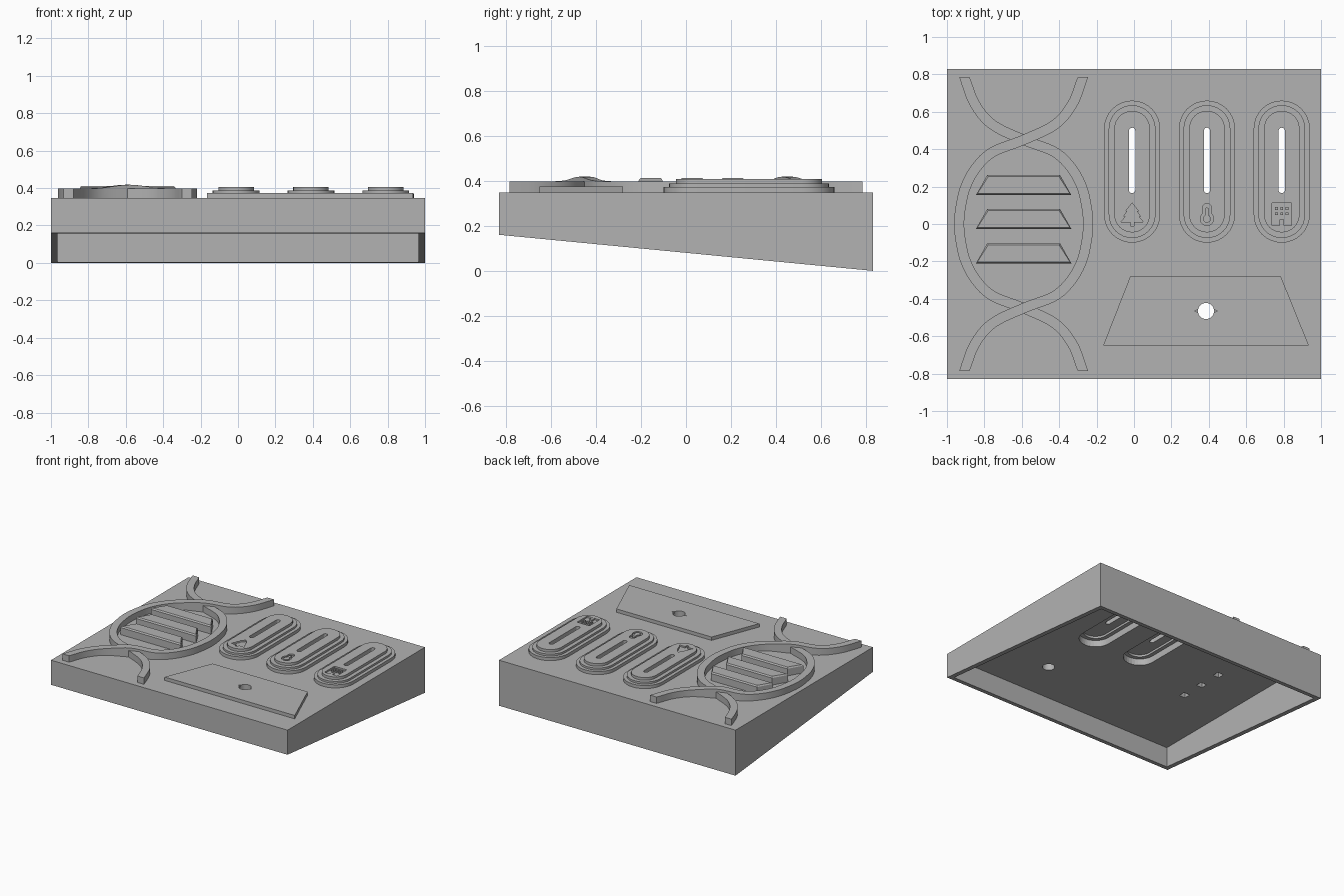
import bpy, bmesh, math
from mathutils import Vector

old = bpy.data.objects.get("Cube")
if old:
    bpy.data.objects.remove(old, do_unlink=True)

grey = bpy.data.materials.new("plain_grey")
grey.use_nodes = True
grey.diffuse_color = (0.45, 0.45, 0.45, 1)
grey.node_tree.nodes["Principled BSDF"].inputs["Base Color"].default_value = grey.diffuse_color

TOP, WALL, CEILING = 0.348, 0.035, 0.31


def loft(name, rings):
    """Solid through rings of equal point count, capped at both ends."""
    bm = bmesh.new()
    loops = [[bm.verts.new(p) for p in ring] for ring in rings]
    n = len(loops[0])
    for a, b in zip(loops, loops[1:]):
        for i in range(n):
            j = (i + 1) % n
            bm.faces.new((a[i], a[j], b[j], b[i]))
    bm.faces.new(loops[0][::-1])
    bm.faces.new(loops[-1])
    bmesh.ops.recalc_face_normals(bm, faces=bm.faces)
    mesh = bpy.data.meshes.new(name)
    bm.to_mesh(mesh)
    bm.free()
    mesh.materials.append(grey)
    ob = bpy.data.objects.new(name, mesh)
    bpy.context.collection.objects.link(ob)
    return ob


def at(points, z):
    return [(x, y, z) for x, y in points]


def prism(name, points, z0, z1):
    return loft(name, [at(points, z0), at(points, z1)])


def box(cx, cy, w, h):
    return [(cx + sx * w / 2, cy + sy * h / 2)
            for sx, sy in ((-1, -1), (1, -1), (1, 1), (-1, 1))]


def capsule(cx, cy, r, half, steps=16):
    """Upright stadium outline; half is half the straight length."""
    pts = []
    for k in range(2):
        for i in range(steps + 1):
            a = math.pi * (k + i / steps)
            pts.append((cx + r * math.cos(a), cy + r * math.sin(a) + (half, -half)[k]))
    return pts


def activate(ob):
    bpy.ops.object.select_all(action='DESELECT')
    ob.select_set(True)
    bpy.context.view_layer.objects.active = ob


def cut(targets, cutter):
    cutter.hide_render = True
    for ob in targets:
        activate(ob)
        mod = ob.modifiers.new("cut", 'BOOLEAN')
        mod.operation = 'DIFFERENCE'
        mod.solver = 'EXACT'
        mod.object = cutter
        bpy.ops.object.modifier_apply(modifier=mod.name)
    bpy.data.objects.remove(cutter, do_unlink=True)


def smooth(ob):
    activate(ob)
    bpy.ops.object.shade_smooth_by_angle(angle=math.radians(30))


# Hollow wedge housing, open underneath
base = box(0, 0, 2, 1.66)
housing = loft("housing", [[(x, y, 0.16 if y < 0 else 0) for x, y in base], at(base, TOP)])
cut([housing], prism("cavity", box(0, 0, 2 - 2 * WALL, 1.66 - 2 * WALL), -0.1, CEILING))

# Stepped slot mounts with pockets underneath
CY, HALF = 0.28, 0.23
mounts = []
for label, cx in (("tree", -0.01), ("thermometer", 0.39), ("building", 0.79)):
    steps = ((0.15, 0.335), (0.15, 0.372), (0.125, 0.372), (0.125, 0.387),
             (0.095, 0.387), (0.095, 0.407))
    mount = loft(label + "_slot_mount", [at(capsule(cx, CY, r, HALF), z) for r, z in steps])
    hollow = ((0.115, 0.29), (0.115, 0.36), (0.085, 0.36), (0.085, 0.376))
    cut([housing, mount], loft("pocket", [at(capsule(cx, CY, r, HALF), z) for r, z in hollow]))
    cut([mount], prism("slot", capsule(cx, 0.34, 0.017, 0.158, 8), 0.3, 0.5))
    mounts.append(mount)

SINK = 0.395  # floor of the engraved icons
tree, thermometer, building = mounts

# Engraved tree
half_tree = [(0.01, -0.01), (0.01, 0.01), (0.06, 0.01), (0.035, 0.04),
             (0.045, 0.04), (0.025, 0.07), (0.034, 0.07)]
outline = [(x, y) for x, y in half_tree] + [(0, 0.112)] + [(-x, y) for x, y in half_tree[::-1]]
cut([tree], prism("tree_cut", [(x - 0.01, y) for x, y in outline], SINK, 0.5))


# Engraved thermometer with a raised core
def bulb_outline(r, stem, top, steps=14):
    pts = []
    lean = math.asin(stem / r)
    for i in range(steps + 1):
        a = math.pi / 2 + lean + (2 * math.pi - 2 * lean) * i / steps
        pts.append((0.39 + r * math.cos(a), 0.028 + r * math.sin(a)))
    for i in range(7):
        a = math.pi * i / 6
        pts.append((0.39 + stem * math.cos(a), top - stem + stem * math.sin(a)))
    return pts


cut([thermometer], prism("thermometer_cut", bulb_outline(0.036, 0.024, 0.11), SINK, 0.5))
smooth(prism("thermometer_core", bulb_outline(0.021, 0.009, 0.088), SINK - 0.005, 0.406))

# Engraved building with raised windows and door
cut([building], prism("building_cut", box(0.79, 0.052, 0.105, 0.12), SINK, 0.5))
for row in (0.055, 0.083):
    for col in (-1, 0, 1):
        prism("building_window", box(0.79 + col * 0.028, row, 0.014, 0.014), SINK - 0.005, 0.406)
prism("building_door", box(0.79, 0.007, 0.024, 0.032), SINK - 0.005, 0.406)
for mount in mounts:
    smooth(mount)

# Trapezoid plate with a round hole and small side notches
plate = prism("front_plate", [(-0.165, -0.65), (0.935, -0.65), (0.785, -0.28), (-0.02, -0.28)],
              0.335, 0.374)
HX, HY = 0.385, -0.465
notch = [(HX - 0.063, HY), (HX, HY - 0.02), (HX + 0.063, HY), (HX, HY + 0.02)]
cut([plate], prism("notch", notch, 0.36, 0.5))
cut([housing, plate], prism("round_hole", capsule(HX, HY, 0.043, 0.0001), 0.2, 0.5))

# Ladder rungs with sockets underneath
MID = -0.59
for cy in (0.208, 0.027, -0.157):
    lo, hi = cy - 0.053, cy + 0.053
    shape = [(MID - 0.255, lo), (MID + 0.255, lo), (MID + 0.195, hi), (MID - 0.195, hi)]
    inner = [(MID + (x - MID) * 0.97, cy + (y - cy) * 0.86) for x, y in shape]
    rung = loft("rung", [at(shape, 0.335), at(shape, 0.402), at(inner, 0.412)])
    cut([housing, rung], prism("socket", box(MID, cy, 0.05, 0.05), 0.29, 0.36))

# Two crossing helix strands swept along a spline
quarter = [(0.345, 0), (0.335, 0.1), (0.31, 0.2), (0.255, 0.3), (0.165, 0.385), (0, 0.45),
           (-0.165, 0.53), (-0.26, 0.64), (-0.317, 0.785)]
knots = [Vector((x, -y)) for x, y in quarter[:0:-1]] + [Vector(p) for p in quarter]


def spline(pts, steps=6):
    ext = [2 * pts[0] - pts[1]] + pts + [2 * pts[-1] - pts[-2]]
    out = []
    for a, b, c, d in zip(ext, ext[1:], ext[2:], ext[3:]):
        for i in range(steps):
            t = i / steps
            out.append(0.5 * (2 * b + (c - a) * t + (2 * a - 5 * b + 4 * c - d) * t * t
                              + (3 * b - a - 3 * c + d) * t ** 3))
    return out + [pts[-1]]


path = spline(knots)
for name, side in (("left_helix_strand", 1), ("right_helix_strand", -1)):
    rings = []
    for i, p in enumerate(path):
        tangent = (path[min(i + 1, len(path) - 1)] - path[max(i - 1, 0)]).normalized()
        if i in (0, len(path) - 1):
            tangent = Vector((0, 1))
        across = Vector((-tangent.y, tangent.x)) * 0.027
        over = Vector((0, -0.45 * side))
        top = 0.397 + 0.021 * math.exp(-((p - over).length / 0.13) ** 2)
        a, b = p + across, p - across
        rings.append([(MID + side * q.x, q.y, z)
                      for q, z in ((a, 0.335), (b, 0.335), (b, top), (a, top))])
    smooth(loft(name, rings))
